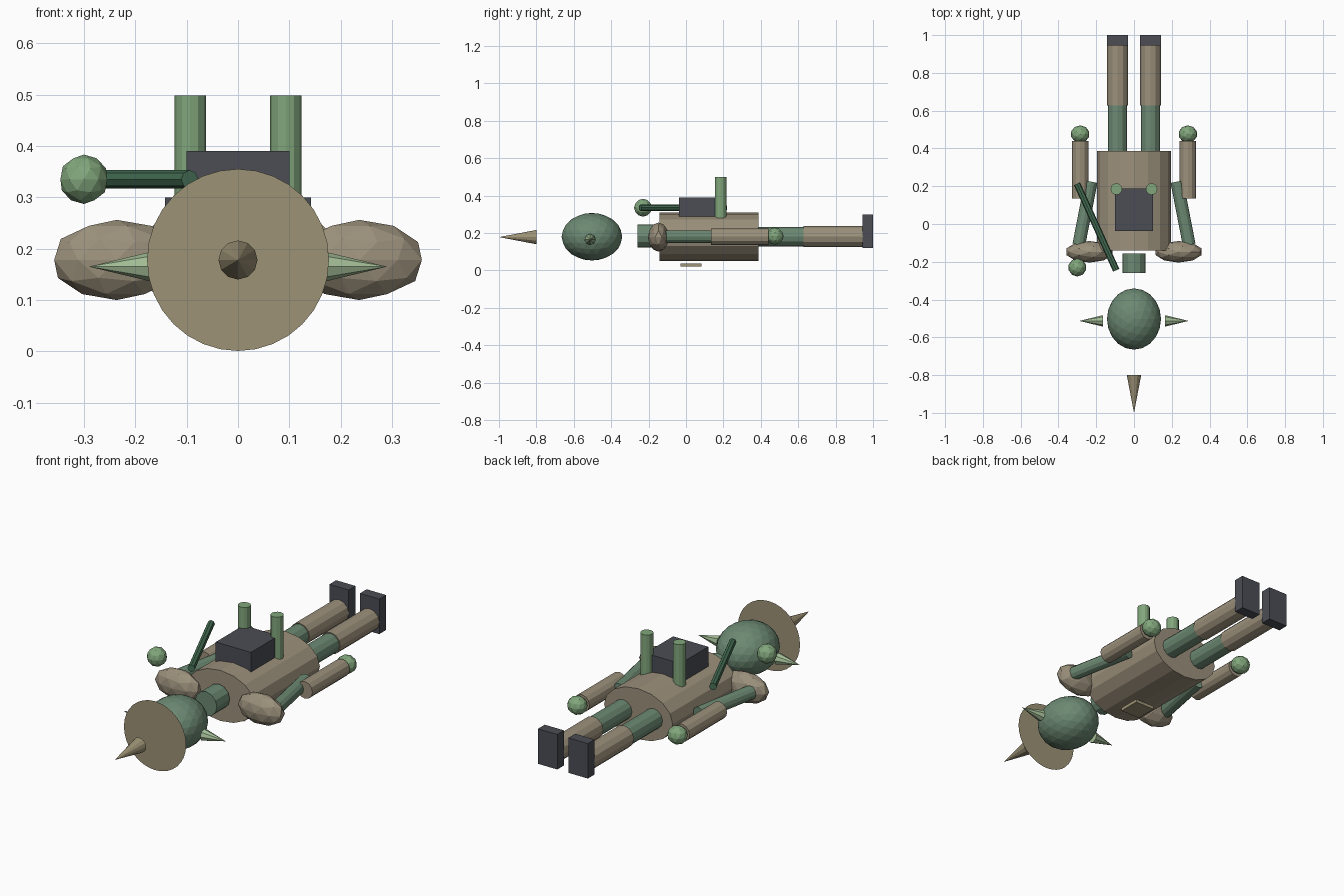
import bpy
from math import pi
from mathutils import Vector, Matrix

if "Cube" in bpy.data.objects:
    bpy.data.objects.remove(bpy.data.objects["Cube"])

Z0 = 0.18  # body axis height


def mat(name, rgb):
    m = bpy.data.materials.new(name)
    m.diffuse_color = (*rgb, 1)
    m.use_nodes = True
    m.node_tree.nodes["Principled BSDF"].inputs["Base Color"].default_value = m.diffuse_color
    return m


TAN = mat("tan", (0.34, 0.29, 0.18))
CLAY = mat("clay", (0.33, 0.28, 0.2))
GREEN = mat("green", (0.15, 0.25, 0.17))
DARK_GREEN = mat("dark_green", (0.06, 0.16, 0.09))
LEAF = mat("leaf", (0.22, 0.38, 0.2))
PALE = mat("pale_green", (0.36, 0.5, 0.3))
SLATE = mat("slate", (0.07, 0.075, 0.09))


def finish(name, m):
    o = bpy.context.object
    o.name = name
    o.data.materials.append(m)
    return o


def tube(name, a, b, r1, m, r2=None, sides=12, flat=1.0):
    """Cylinder or cone from a to b; flat squashes it in world z."""
    a, b = Vector(a), Vector(b)
    d = b - a
    bpy.ops.mesh.primitive_cone_add(vertices=sides, radius1=r1,
                                    radius2=r1 if r2 is None else r2, depth=d.length)
    o = finish(name, m)
    rot = d.to_track_quat('Z', 'Y').to_matrix().to_4x4()
    o.data.transform(Matrix.Diagonal((1, 1, flat, 1)) @ rot)
    o.location = (a + b) / 2
    return o


def ball(name, c, r, m, sub=2):
    bpy.ops.mesh.primitive_ico_sphere_add(subdivisions=sub, radius=1, location=c)
    o = finish(name, m)
    o.scale = r
    return o


def box(name, lo, hi, m):
    lo, hi = Vector(lo), Vector(hi)
    bpy.ops.mesh.primitive_cube_add(size=1, location=(lo + hi) / 2)
    o = finish(name, m)
    o.scale = hi - lo
    return o


# Head, neck and torso
ball("head", (0, -0.503, Z0), (0.143, 0.162, 0.127), GREEN, 3)
tube("neck", (0, -0.26, Z0 + 0.004), (0, -0.155, Z0 + 0.004), 0.062, GREEN)
tube("torso", (0, -0.141, Z0), (0, 0.387, Z0), 0.195, CLAY, sides=16, flat=0.667)

# Hat: thin brim and pointed crown
bpy.ops.mesh.primitive_circle_add(vertices=32, radius=0.177, fill_type='NGON',
                                  location=(0, -0.674, 0.178), rotation=(pi / 2, 0, 0))
finish("hat_brim", TAN)
tube("hat_crown", (0, -0.8, 0.178), (0, -1.0, 0.178), 0.038, TAN, 0)

# Belt buckle, backpack
box("buckle", (-0.055, -0.03, 0.02), (0.055, 0.083, 0.037), TAN)
box("backpack", (-0.1, -0.038, 0.28), (0.1, 0.188, 0.39), SLATE)

# Mirrored parts
for s, side in ((-1, "left"), (1, "right")):
    tube(side + "_ear", (s * 0.165, -0.513, 0.165), (s * 0.29, -0.513, 0.165), 0.03, PALE, 0, 8)
    tube(side + "_pipe", (s * 0.093, 0.185, 0.28), (s * 0.093, 0.185, 0.498), 0.031, LEAF)
    ball(side + "_shoulder", (s * 0.236, -0.147, 0.178), (0.128, 0.057, 0.078), CLAY)
    tube(side + "_upper_arm", (s * 0.292, -0.11, Z0), (s * 0.227, 0.224, Z0), 0.034, GREEN)
    tube(side + "_forearm", (s * 0.285, 0.135, Z0), (s * 0.285, 0.44, Z0), 0.044, CLAY)
    ball(side + "_hand", (s * 0.285, 0.476, Z0 + 0.003), (0.05, 0.046, 0.046), LEAF)
    tube(side + "_thigh", (s * 0.087, 0.36, Z0), (s * 0.087, 0.63, Z0), 0.051, GREEN)
    tube(side + "_shin", (s * 0.087, 0.627, Z0), (s * 0.087, 0.947, Z0), 0.056, CLAY)
    box(side + "_foot", (s * 0.087 - 0.055, 0.945, 0.12), (s * 0.087 + 0.055, 1.0, 0.3), SLATE)

# Staff and its loose orb
tube("staff", (-0.302, 0.213, 0.335), (-0.094, -0.245, 0.335), 0.018, DARK_GREEN, sides=8)
ball("staff_orb", (-0.3, -0.23, 0.335), (0.048,) * 3, LEAF)
